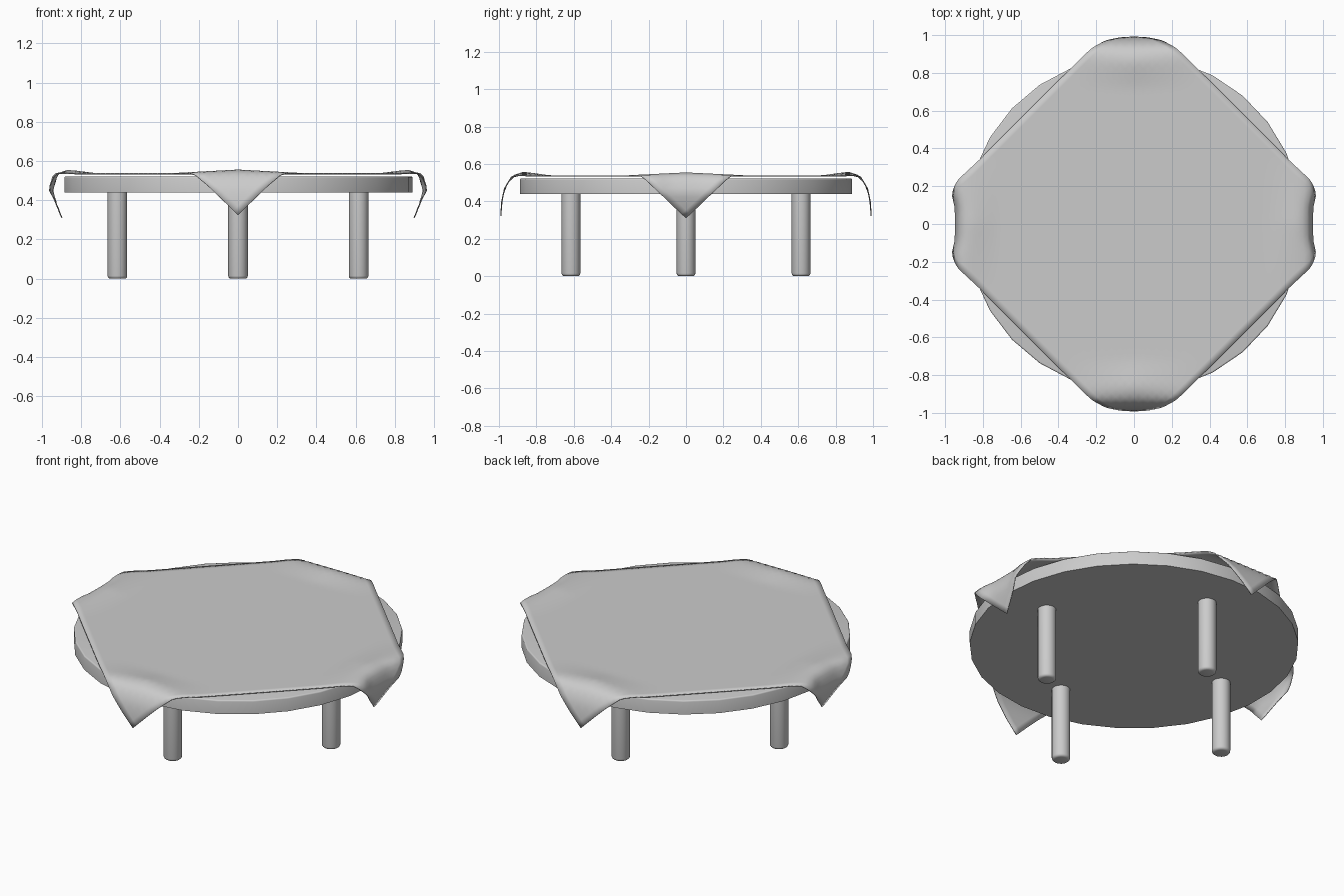
import bpy, bmesh, math
from mathutils import Vector

cube = bpy.data.objects.get("Cube")
if cube:
    bpy.data.objects.remove(cube, do_unlink=True)

grey = bpy.data.materials.new("plain grey")
grey.use_nodes = True
grey.diffuse_color = (0.6, 0.6, 0.6, 1)
grey.node_tree.nodes["Principled BSDF"].inputs["Base Color"].default_value = (0.6, 0.6, 0.6, 1)


def finish(obj, name, angle):
    obj.name = name
    obj.data.materials.append(grey)
    bpy.ops.object.select_all(action='DESELECT')
    obj.select_set(True)
    bpy.context.view_layer.objects.active = obj
    bpy.ops.object.shade_smooth_by_angle(angle=math.radians(angle))


def cylinder(name, sides, radius, bottom, top, x, y, bevel, bevel_top):
    """Upright cylinder with one rounded rim."""
    bpy.ops.mesh.primitive_cylinder_add(vertices=sides, radius=radius, depth=top - bottom,
                                        location=(x, y, (top + bottom) / 2),
                                        rotation=(0, 0, -math.pi / 2))
    obj = bpy.context.object
    bm = bmesh.new()
    bm.from_mesh(obj.data)
    rim = [e for e in bm.edges if all((v.co.z > 0) == bevel_top for v in e.verts)]
    bmesh.ops.bevel(bm, geom=rim, offset=bevel, segments=3, profile=0.5, affect='EDGES')
    bm.to_mesh(obj.data)
    bm.free()
    finish(obj, name, 40)


# Round table top and four legs
cylinder("table_top", 29, 0.89, 0.44, 0.522, 0, 0, 0.008, True)
for name, x, y in (("left_leg", 1, 0), ("right_leg", -1, 0), ("back_leg", 0, 1), ("front_leg", 0, -1)):
    cylinder(name, 24, 0.05, 0, 0.445, x * 0.615, y * 0.615, 0.015, False)

# Cross-sections of the hanging corners: outward distance and height
SIDE = [(0.72, 0.535), (0.80, 0.545), (0.865, 0.553), (0.92, 0.535), (0.945, 0.45), (0.925, 0.38), (0.885, 0.28)]
END = [(0.72, 0.535), (0.80, 0.546), (0.865, 0.556), (0.93, 0.535), (0.97, 0.47), (0.985, 0.40), (0.992, 0.29)]


def fold(profile, distance):
    """Walk the given distance of cloth along a cross-section."""
    left = distance - profile[0][0]
    for a, b in zip(profile, profile[1:]):
        a, b = Vector(a), Vector(b)
        step = (b - a).length
        if left <= step or tuple(profile[-1]) == tuple(b):
            return a + (b - a) * (left / step)
        left -= step


def drape(x, y):
    far, across = max(abs(x), abs(y)), min(abs(x), abs(y))
    if far <= 0.72:
        return Vector((x, y, 0.535))
    out, z = fold(SIDE if abs(x) > abs(y) else END, far)
    # The bulge fades out towards the free edges
    z -= max(0, z - 0.535) * min(1, across / 0.34)
    hang = min(1, max(0, (far - 0.84) / 0.1))
    if abs(x) > abs(y):
        out += hang * 0.008 * (1 - math.cos(across * 2 * math.pi / 0.17)) * -0.5
        out += hang * 0.02 * min(1, across / 0.17)
        return Vector((math.copysign(out, x), y, z))
    return Vector((x, math.copysign(out, y), z))


# Square cloth turned by 45 degrees, with its corners folded over the rim
bpy.ops.mesh.primitive_grid_add(x_subdivisions=48, y_subdivisions=48, size=2)
cloth = bpy.context.object
for v in cloth.data.vertices:
    a, b = v.co.x * 0.58, v.co.y * 0.58
    v.co = drape(a - b, a + b)
thickness = cloth.modifiers.new("thickness", 'SOLIDIFY')
thickness.thickness = 0.006
thickness.offset = 0
finish(cloth, "tablecloth", 60)
